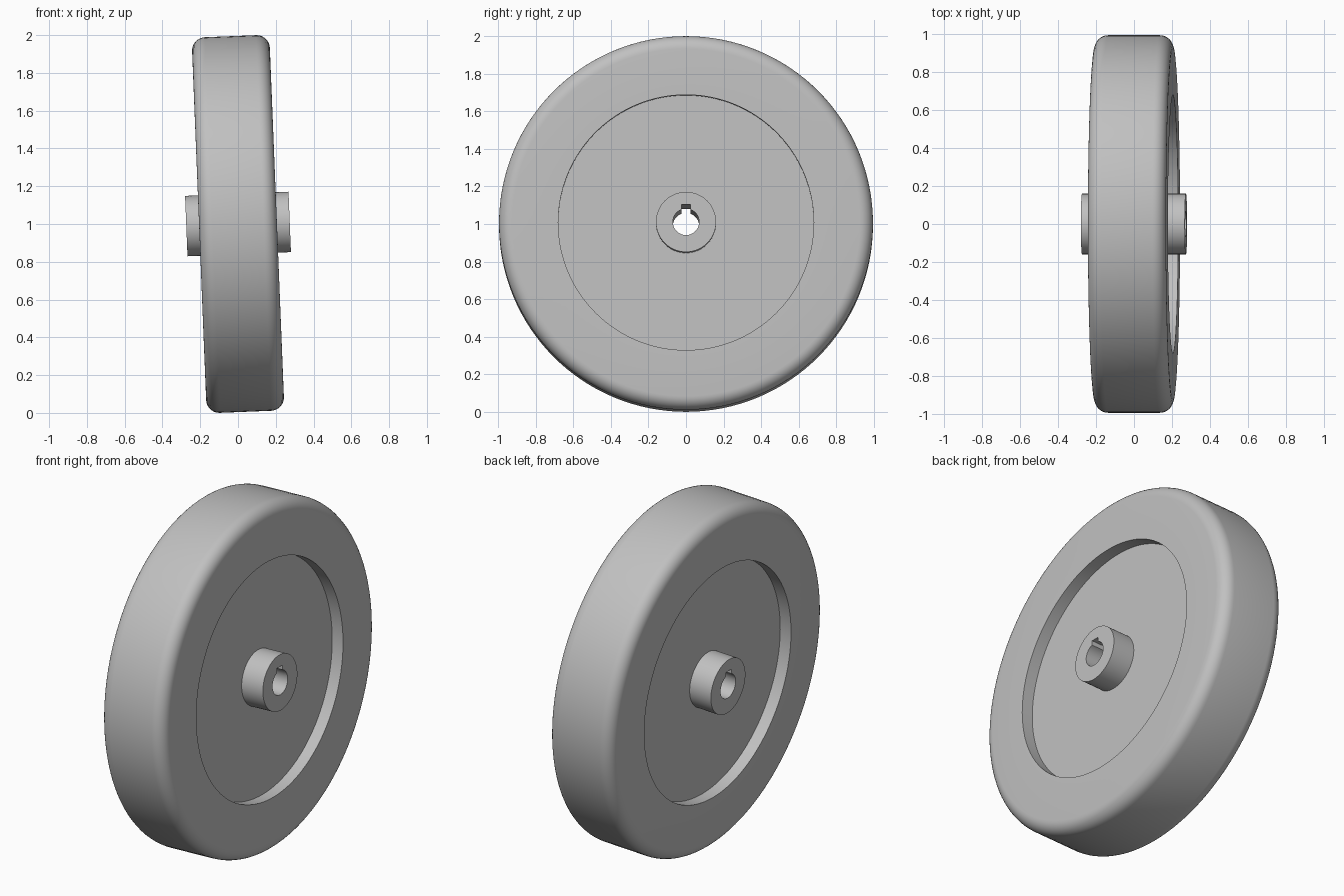
import bpy, bmesh
from math import sin, cos, pi, radians, asin
from mathutils import Matrix, Vector

cube = bpy.data.objects.get("Cube")
if cube:
    bpy.data.objects.remove(cube)

RADIUS, HALF_WIDTH, FILLET = 0.995, 0.206, 0.07
RECESS_RADIUS, WEB_HALF = 0.68, 0.136
HUB_RADIUS, HUB_HALF = 0.16, 0.274
BORE, KEY_HALF, KEY_TOP = 0.07, 0.025, 0.092
SEGMENTS = 128

# One flat grey for the whole wheel
grey = bpy.data.materials.new("light grey")
grey.use_nodes = True
colour = (0.53, 0.53, 0.53, 1)
grey.diffuse_color = colour
grey.node_tree.nodes["Principled BSDF"].inputs["Base Color"].default_value = colour

# Parts are built around local z; the axle lies along x, slightly tilted
axle = Matrix(((0, 0, 1), (1, 0, 0), (0, 1, 0))).to_4x4()
placement = Matrix.Translation((0, 0, 1)) @ Matrix.Rotation(radians(-2.3), 4, "Y") @ axle


def arc(radius, start, end, steps, centre=(0, 0)):
    angles = [start + (end - start) * i / steps for i in range(steps + 1)]
    return [(centre[0] + radius * cos(a), centre[1] + radius * sin(a)) for a in angles]


def finish(obj):
    obj.matrix_world = placement
    bpy.ops.object.select_all(action="DESELECT")
    obj.select_set(True)
    bpy.context.view_layer.objects.active = obj
    if obj.type == "CURVE":
        bpy.ops.object.convert(target="MESH")
        obj = bpy.context.object
    bpy.ops.object.shade_smooth_by_angle(angle=radians(30))


# Wheel: turned profile with rounded tread edges and a recess on each side
half = [(HUB_RADIUS - 0.02, WEB_HALF), (RECESS_RADIUS, WEB_HALF), (RECESS_RADIUS, HALF_WIDTH)]
half += arc(FILLET, pi / 2, 0, 8, (RADIUS - FILLET, HALF_WIDTH - FILLET))
profile = half + [(r, -h) for r, h in reversed(half)]
bm = bmesh.new()
verts = [bm.verts.new((r, 0, h)) for r, h in profile]
edges = [bm.edges.new((verts[i - 1], verts[i])) for i in range(len(verts))]
bmesh.ops.spin(bm, geom=verts + edges, cent=(0, 0, 0), axis=(0, 0, 1),
               angle=2 * pi, steps=SEGMENTS, use_merge=True)
bmesh.ops.remove_doubles(bm, verts=bm.verts, dist=1e-5)
bmesh.ops.recalc_face_normals(bm, faces=bm.faces)
mesh = bpy.data.meshes.new("wheel")
bm.to_mesh(mesh)
bm.free()
mesh.materials.append(grey)
wheel = bpy.data.objects.new("wheel", mesh)
bpy.context.collection.objects.link(wheel)
finish(wheel)

# Hub: extruded ring whose bore carries a keyway slot at the top
slot = asin(KEY_HALF / BORE)
bore = arc(BORE, pi / 2 + slot, 5 * pi / 2 - slot, 48)
bore += [(KEY_HALF, KEY_TOP), (-KEY_HALF, KEY_TOP)]
curve = bpy.data.curves.new("hub", "CURVE")
curve.dimensions = "2D"
curve.fill_mode = "BOTH"
curve.extrude = HUB_HALF
for loop in (arc(HUB_RADIUS, 0, 2 * pi, 64)[:-1], bore):
    spline = curve.splines.new("POLY")
    spline.points.add(len(loop) - 1)
    for point, (x, y) in zip(spline.points, loop):
        point.co = (x, y, 0, 1)
    spline.use_cyclic_u = True
curve.materials.append(grey)
hub = bpy.data.objects.new("hub", curve)
bpy.context.collection.objects.link(hub)
finish(hub)
